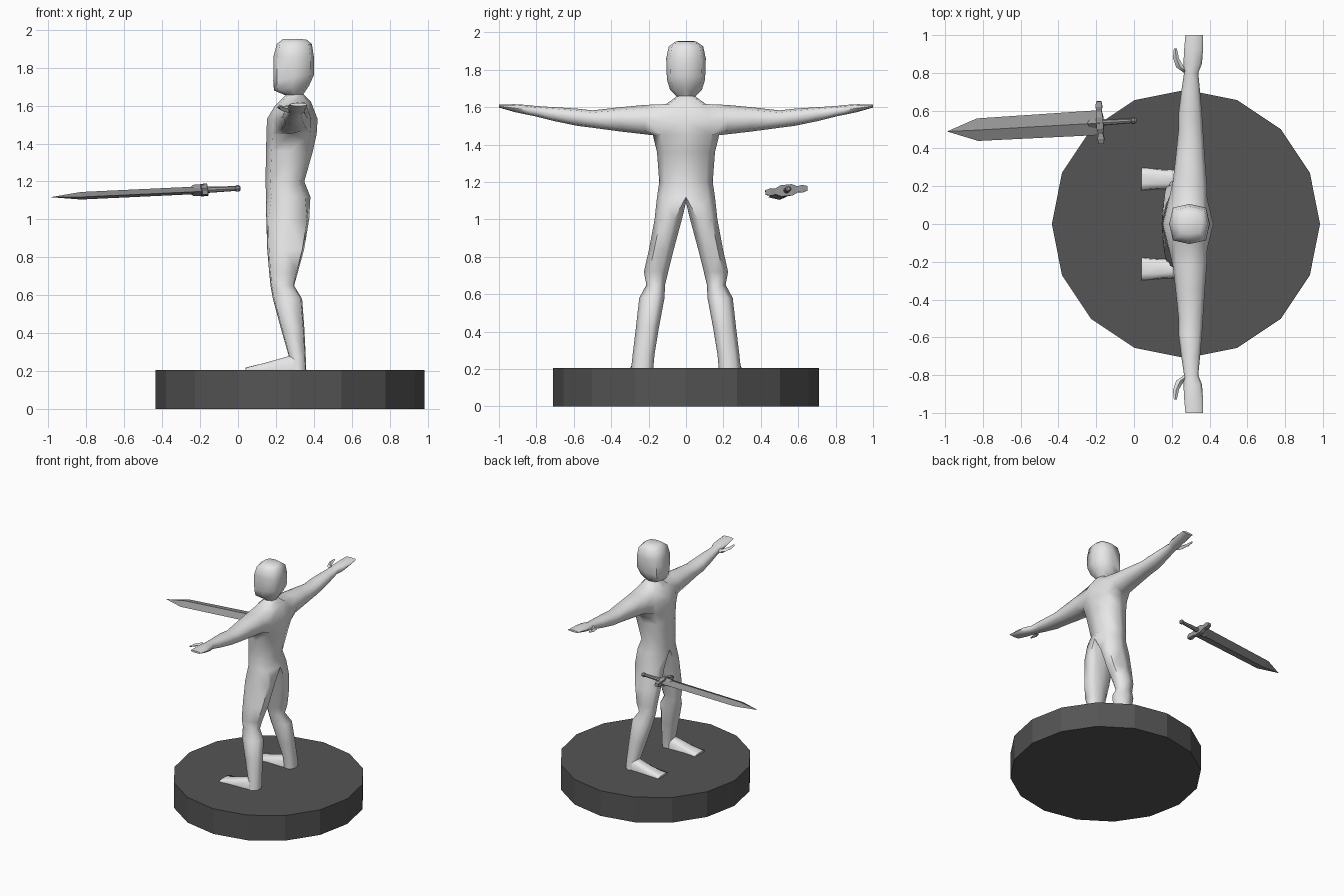
import bpy, bmesh, math
from mathutils import Matrix, Vector

if "Cube" in bpy.data.objects:
    bpy.data.objects.remove(bpy.data.objects["Cube"])


def material(name, v):
    m = bpy.data.materials.new(name)
    m.diffuse_color = (v, v, v, 1)
    m.use_nodes = True
    m.node_tree.nodes["Principled BSDF"].inputs["Base Color"].default_value = m.diffuse_color
    return m


SKIN = material("pale grey", 0.8)
STEEL = material("mid grey", 0.31)
STONE = material("dark grey", 0.09)


def finish(bm, name, mat, angle=None):
    bmesh.ops.recalc_face_normals(bm, faces=bm.faces)
    me = bpy.data.meshes.new(name)
    bm.to_mesh(me)
    bm.free()
    ob = bpy.data.objects.new(name, me)
    bpy.context.collection.objects.link(ob)
    me.materials.append(mat)
    if angle:
        bpy.ops.object.select_all(action='DESELECT')
        ob.select_set(True)
        bpy.context.view_layer.objects.active = ob
        bpy.ops.object.shade_smooth_by_angle(angle=math.radians(angle))
    return ob


def ring(bm, pts):
    return [bm.verts.new(p) for p in pts]


def skin(bm, a, b, closed=True):
    n = len(a)
    for i in range(n if closed else n - 1):
        j = (i + 1) % n
        bm.faces.new((a[i], a[j], b[j], b[i]))


def loft(bm, rings, cap_start=True, cap_end=True):
    for a, b in zip(rings, rings[1:]):
        skin(bm, a, b)
    if cap_start:
        bm.faces.new(rings[0])
    if cap_end:
        bm.faces.new(rings[-1])


def mirror_y(bm):
    geom = bmesh.ops.duplicate(bm, geom=bm.verts[:] + bm.edges[:] + bm.faces[:])["geom"]
    verts = [g for g in geom if isinstance(g, bmesh.types.BMVert)]
    bmesh.ops.scale(bm, vec=(1, -1, 1), verts=verts)
    bmesh.ops.remove_doubles(bm, verts=bm.verts[:], dist=0.0005)


# Round plinth
bm = bmesh.new()
bmesh.ops.create_cone(bm, cap_ends=True, segments=16, radius1=0.71, radius2=0.71, depth=0.205,
                      matrix=Matrix.Translation((0.275, 0, 0.1025)))
finish(bm, "plinth", STONE)

# Body: one half is built, then mirrored
bm = bmesh.new()


def half_ring(zf, zb, x0, x1, w, k=0.76):
    xc, rx, zc = (x0 + x1) / 2, (x1 - x0) / 2, (zf + zb) / 2
    dz = (zb - zf) / 2
    return ring(bm, [(x0, 0, zf), (xc - rx * k, w * k, zc - dz * k), (xc, w, zc),
                     (xc + rx * k, w * k, zc + dz * k), (x1, 0, zb)])


# Torso, neck and head: front height, back height, front x, back x, half width
TRUNK = [(1.12, 1.12, .148, .382, .155), (1.20, 1.20, .145, .35, .143),
         (1.36, 1.36, .148, .395, .155), (1.45, 1.45, .15, .415, .177),
         (1.53, 1.53, .153, .42, .175), (1.60, 1.62, .195, .385, .115),
         (1.655, 1.66, .25, .345, .05), (1.68, 1.705, .19, .375, .085),
         (1.73, 1.765, .186, .402, .102), (1.86, 1.86, .187, .40, .106),
         (1.925, 1.925, .205, .39, .092), (1.953, 1.95, .24, .36, .055)]
trunk = [half_ring(*t, k=0.76 if i < 7 else 0.82) for i, t in enumerate(TRUNK)]
for i, (a, b) in enumerate(zip(trunk, trunk[1:])):
    if i in (3, 4):      # leave the shoulder opening
        skin(bm, a[:2], b[:2], False)
        skin(bm, a[3:], b[3:], False)
    else:
        skin(bm, a, b, False)
bm.faces.new(trunk[-1])

# Arm grown from the shoulder opening: y, x range, z range
ARM = [(.22, .205, .385, 1.455, 1.612), (.35, .22, .375, 1.47, 1.60),
       (.50, .235, .365, 1.49, 1.583), (.58, .235, .36, 1.50, 1.592),
       (.70, .25, .35, 1.525, 1.60), (.80, .265, .34, 1.55, 1.606),
       (.85, .262, .36, 1.56, 1.612), (.92, .265, .365, 1.575, 1.616),
       (1.0, .272, .365, 1.598, 1.614)]
AROUND = [(-1, -1), (0, -1), (1, -1), (1, 0), (1, 1), (0, 1), (-1, 1), (-1, 0)]
lo, mid, hi = trunk[3:6]
arm = [[lo[1], lo[2], lo[3], mid[3], hi[3], hi[2], hi[1], mid[1]]]
bm.verts.remove(mid[2])
for y, x0, x1, z0, z1 in ARM:
    pts = []
    for u, v in AROUND:
        k = 0.76 if u and v else 1
        pts.append(((x0 + x1) / 2 + u * k * (x1 - x0) / 2, y, (z0 + z1) / 2 + v * k * (z1 - z0) / 2))
    arm.append(ring(bm, pts))
loft(bm, arm, cap_start=False)

# Thumb
thumb = []
for x, y, z, r in [(.29, .80, 1.578, .025), (.245, .83, 1.582, .022),
                   (.222, .88, 1.59, .016), (.219, .93, 1.597, .008)]:
    thumb.append(ring(bm, [(x - r, y, z), (x, y - r * .3, z - r * .7),
                           (x + r, y - r * .2, z), (x, y, z + r * .7)]))
loft(bm, thumb)

# Leg grown from the hip and crotch: z, x range, y range
LEG = [(1.0, .15, .375, .022, .168), (.84, .155, .348, .065, .198),
       (.72, .165, .315, .095, .225), (.65, .172, .296, .112, .212),
       (.58, .185, .338, .115, .25), (.42, .228, .35, .145, .268),
       (.28, .268, .357, .168, .285), (.205, .27, .36, .175, .293)]
ANGLES = [-25, 35, 90, 145, 205, 235, 270, 305]
leg = [trunk[0] + ring(bm, [(.33, 0, 1.095), (.265, 0, 1.09), (.20, 0, 1.095)])]
for z, x0, x1, y0, y1 in LEG:
    pts = []
    for a in ANGLES:
        c, s = math.cos(math.radians(a)) / 0.9, math.sin(math.radians(a))
        pts.append(((x0 + x1) / 2 - c * (x1 - x0) / 2, (y0 + y1) / 2 + s * (y1 - y0) / 2, z))
    leg.append(ring(bm, pts))
loft(bm, leg, cap_start=False)

# Foot
foot = []
for x, y0, y1, z in [(.04, .178, .298, .218), (.14, .186, .29, .242),
                     (.275, .182, .285, .28), (.335, .195, .275, .28)]:
    foot.append(ring(bm, [(x, y0, .205), (x, y1, .205),
                          (x, y1 - .004, .205 + (z - .205) * .7), (x, (y0 + y1) / 2 + .025, z),
                          (x, (y0 + y1) / 2 - .025, z), (x, y0 + .004, .205 + (z - .205) * .7)]))
loft(bm, foot)
mirror_y(bm)
finish(bm, "body", SKIN, 65)

# Sword: local x runs from the guard towards the tip
guard_pos, tip = Vector((-.18, .537, 1.155)), Vector((-.99, .49, 1.117))
ax = (tip - guard_pos).normalized()
ay = Vector((0, 0, 1)).cross(ax).normalized()
frame = Matrix((ax, ay, ax.cross(ay))).transposed().to_4x4()
place = Matrix.Translation(guard_pos) @ frame @ Matrix.Rotation(math.radians(-6), 4, 'X')


def diamonds(name, sections, point=None):
    bm = bmesh.new()
    rings = [ring(bm, [(s, w, 0), (s, 0, t), (s, -w, 0), (s, 0, -t)]) for s, w, t in sections]
    loft(bm, rings, cap_end=point is None)
    if point:
        p = bm.verts.new((point, 0, 0))
        e = rings[-1]
        for i in range(4):
            bm.faces.new((e[i], e[(i + 1) % 4], p))
    bmesh.ops.transform(bm, matrix=place, verts=bm.verts)
    finish(bm, name, STEEL)


diamonds("blade", [(0, .066, .02), (.65, .06, .02)], .812)
diamonds("blade_collar", [(0, .045, .032), (.055, .036, .03)], .095)

# Cross guard with thicker centre and flared ends
bm = bmesh.new()
sections = []
for y, sx, sz in [(-.113, .014, .012), (-.085, .018, .02), (-.06, .013, .016), (-.03, .018, .03),
                  (.03, .018, .03), (.06, .013, .016), (.085, .018, .02), (.113, .014, .012)]:
    sections.append(ring(bm, [(-sx, y, -sz), (sx, y, -sz), (sx, y, sz), (-sx, y, sz)]))
loft(bm, sections)
bmesh.ops.transform(bm, matrix=place, verts=bm.verts)
finish(bm, "cross_guard", STEEL)

# Grip and pommel
bm = bmesh.new()
sections = []
for s, r in [(0, .017), (-.165, .013), (-.17, .017), (-.185, .017), (-.194, .009)]:
    sections.append(ring(bm, [(s, r * math.cos(a * math.pi / 4), r * math.sin(a * math.pi / 4))
                              for a in range(8)]))
loft(bm, sections)
bmesh.ops.transform(bm, matrix=place, verts=bm.verts)
finish(bm, "grip", STEEL)
